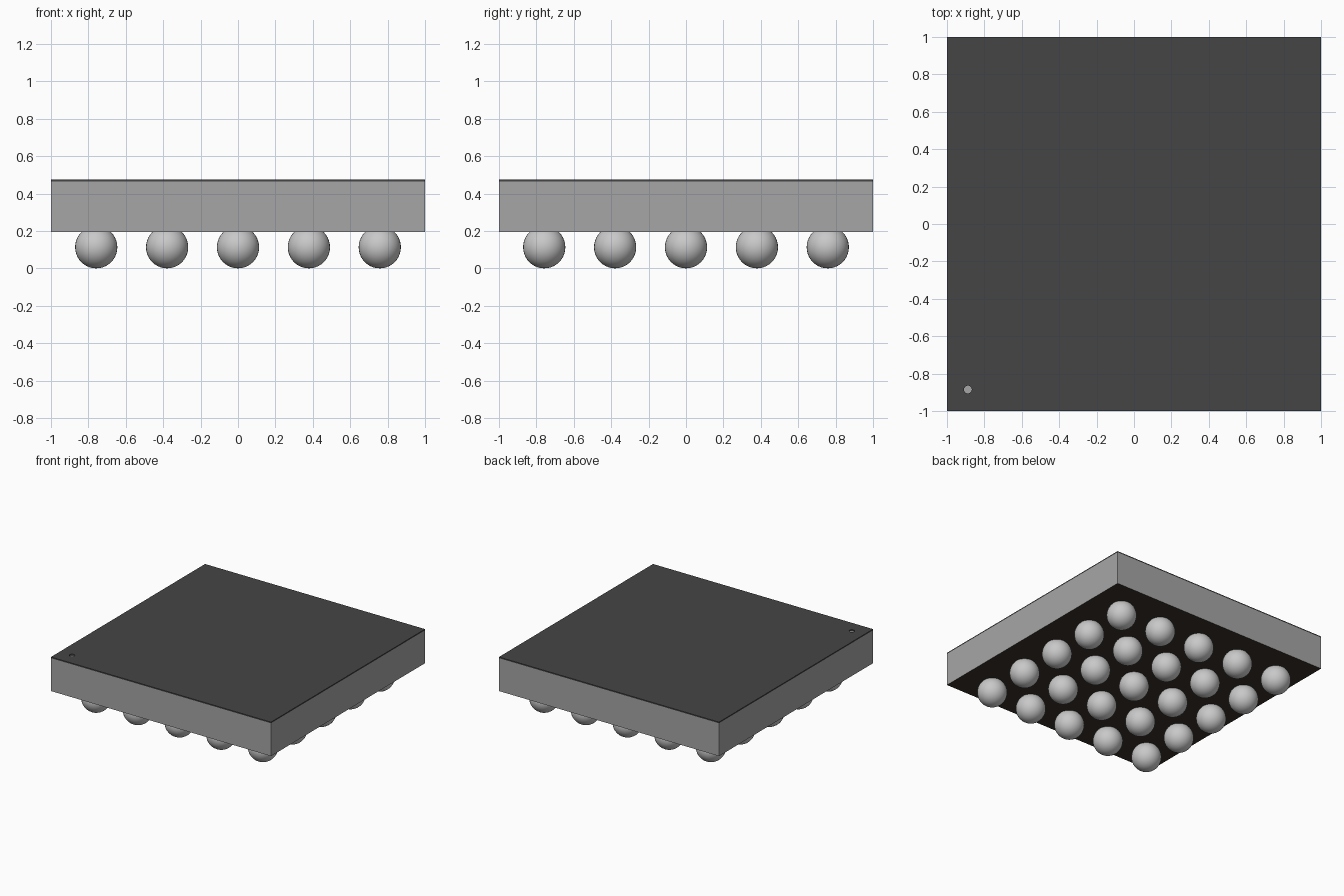
import bpy, bmesh

if "Cube" in bpy.data.objects:
    bpy.data.objects.remove(bpy.data.objects["Cube"])


def material(name, rgb):
    m = bpy.data.materials.new(name)
    m.use_nodes = True
    m.diffuse_color = (*rgb, 1)
    m.node_tree.nodes["Principled BSDF"].inputs["Base Color"].default_value = (*rgb, 1)
    return m


body_grey = material("body grey", (0.38, 0.38, 0.38))
film_dark = material("dark film", (0.06, 0.06, 0.06))
under_brown = material("underside brown", (0.04, 0.028, 0.021))
solder = material("solder silver", (0.58, 0.58, 0.58))

BASE, FILM, TOP = 0.195, 0.465, 0.475
RADIUS, PITCH = 0.113, 0.379


def slab(name, z0, z1, *mats):
    bpy.ops.mesh.primitive_cube_add(size=2, location=(0, 0, (z0 + z1) / 2))
    ob = bpy.context.object
    ob.name = name
    ob.scale.z = (z1 - z0) / 2
    bpy.ops.object.transform_apply(location=True, rotation=False, scale=True)
    for m in mats:
        ob.data.materials.append(m)
    return ob


# Package body with a differently coloured underside
body = slab("package_body", BASE, FILM, body_grey, under_brown)
for f in body.data.polygons:
    f.material_index = 1 if f.normal.z < -0.5 else 0

# Thin top film with a round orientation hole showing the body below
film = slab("top_film", FILM, TOP, film_dark)
bpy.ops.mesh.primitive_cylinder_add(vertices=24, radius=0.021, depth=0.1,
                                    location=(-0.888, -0.885, TOP))
cutter = bpy.context.object
cutter.name = "orientation_hole_cutter"
cutter.hide_render = True
cutter.hide_viewport = True
cutter.display_type = 'WIRE'
cut = film.modifiers.new("orientation_hole", 'BOOLEAN')
cut.operation = 'DIFFERENCE'
cut.solver = 'EXACT'
cut.object = cutter

# Grid of solder balls sharing one mesh
bm = bmesh.new()
bmesh.ops.create_uvsphere(bm, u_segments=32, v_segments=20, radius=RADIUS)
for f in bm.faces:
    f.smooth = True
ball = bpy.data.meshes.new("solder_ball")
bm.to_mesh(ball)
bm.free()
ball.materials.append(solder)
for row in range(5):
    for col in range(5):
        ob = bpy.data.objects.new(f"solder_ball_{row + 1}_{col + 1}", ball)
        ob.location = ((col - 2) * PITCH, (row - 2) * PITCH, RADIUS)
        bpy.context.collection.objects.link(ob)
